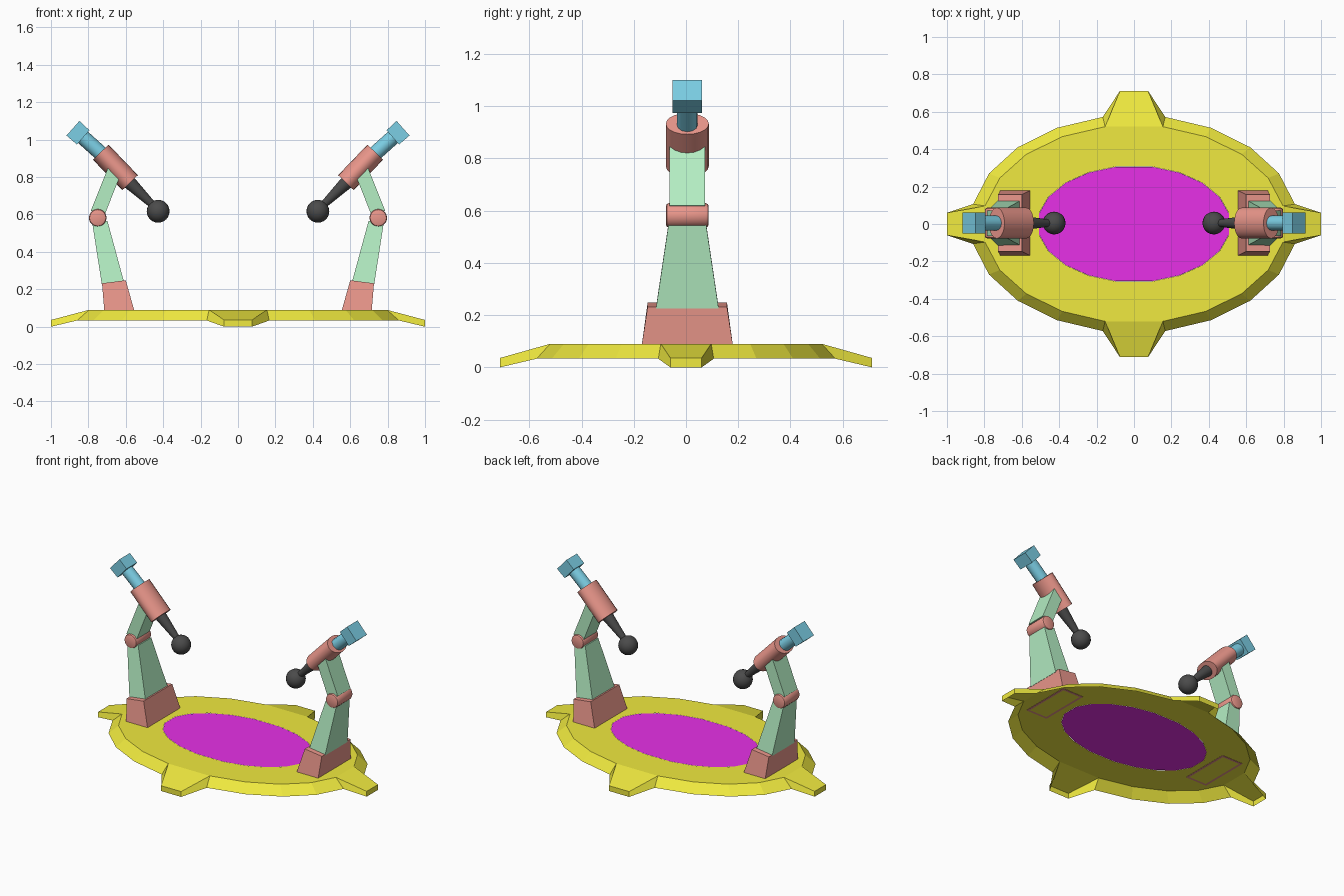
import bpy, bmesh
from math import sin, cos, radians
from mathutils import Vector, Matrix

if "Cube" in bpy.data.objects:
    bpy.data.objects.remove(bpy.data.objects["Cube"])


def mat(name, rgb):
    m = bpy.data.materials.new(name)
    m.diffuse_color = (*rgb, 1)
    m.use_nodes = True
    m.node_tree.nodes["Principled BSDF"].inputs["Base Color"].default_value = m.diffuse_color
    return m


YELLOW = mat("yellow", (0.87, 0.82, 0.05))
MAGENTA = mat("magenta", (0.8, 0.03, 0.8))
RED = mat("red", (0.83, 0.31, 0.26))
GREEN = mat("green", (0.46, 0.86, 0.55))
BLUE = mat("blue", (0.2, 0.62, 0.78))
BLACK = mat("black", (0.07, 0.07, 0.07))
Y0 = 0.005  # the arms sit a touch off the centre line


def finish(bm, name, material, smooth=False, recalc=True):
    if recalc:
        bmesh.ops.recalc_face_normals(bm, faces=bm.faces)
    me = bpy.data.meshes.new(name)
    bm.to_mesh(me)
    bm.free()
    me.materials.append(material)
    ob = bpy.data.objects.new(name, me)
    bpy.context.collection.objects.link(ob)
    if smooth:
        bpy.ops.object.select_all(action='DESELECT')
        bpy.context.view_layer.objects.active = ob
        ob.select_set(True)
        bpy.ops.object.shade_smooth_by_angle(angle=radians(35))
    return ob


def block(name, material, s, low, high, hollow=False):
    """Tapered block; each end is (x1, z1, x2, z2, half depth)."""
    bm = bmesh.new()
    ends = []
    for x1, z1, x2, z2, h in (low, high):
        ends.append([bm.verts.new((s * x, Y0 + y, z)) for x, y, z in
                     ((x1, -h, z1), (x2, -h, z2), (x2, h, z2), (x1, h, z1))])
    a, b = ends
    bottom = bm.faces.new(a)
    bm.faces.new(b)
    for i in range(4):
        j = (i + 1) % 4
        bm.faces.new((a[i], a[j], b[j], b[i]))
    bmesh.ops.recalc_face_normals(bm, faces=bm.faces)
    if hollow:
        bmesh.ops.inset_region(bm, faces=[bottom], thickness=0.022)
        bmesh.ops.delete(bm, geom=[bottom], context='FACES_ONLY')
    return finish(bm, name, material, recalc=not hollow)


def rod(name, material, s, p, q, r1, r2, depth=1.0, sides=20, bevel=0.0):
    """Round rod from p to q (x, y, z), stretched along y by depth."""
    bm = bmesh.new()
    p, q = (Vector((s * v[0], v[1] + Y0, v[2])) for v in (p, q))
    d = q - p
    bmesh.ops.create_cone(bm, cap_ends=True, segments=sides,
                          radius1=r1, radius2=r2, depth=d.length)
    if bevel:
        rims = [e for e in bm.edges if abs(e.verts[0].co.z - e.verts[1].co.z) < 1e-5]
        bmesh.ops.bevel(bm, geom=rims, offset=bevel, segments=2, affect='EDGES', profile=0.5)
    rot = Vector((0, 0, 1)).rotation_difference(d).to_matrix().to_4x4()
    stretch = Matrix.Diagonal((1, depth, 1, 1))
    bm.transform(Matrix.Translation((p + q) / 2) @ stretch @ rot)
    return finish(bm, name, material, smooth=True)


# Base plate: oval ring, sloped rim and four tapered feet
angles = []
for quarter in range(4):
    lo, hi = (10.5, 79) if quarter % 2 == 0 else (11, 79.5)
    angles += [radians(quarter * 90 + lo + (hi - lo) * k / 4) for k in range(5)]
N = len(angles)


def oval(bm, rx, ry, z):
    return [bm.verts.new((rx * cos(a), ry * sin(a), z)) for a in angles]


bm = bmesh.new()
inner = oval(bm, 0.517, 0.312, 0.09)
top = oval(bm, 0.81, 0.53, 0.09)
rim = oval(bm, 0.875, 0.583, 0.033)
for i in range(N):
    j = (i + 1) % N
    bm.faces.new((inner[i], top[i], top[j], inner[j]))
    if i % 5 != 4:
        bm.faces.new((top[i], rim[i], rim[j], top[j]))
        continue
    # foot between two quarters
    mid = top[i].co + top[j].co
    if abs(mid.x) > abs(mid.y):
        tip, side = Vector((1 if mid.x > 0 else -1, 0, 0)), Vector((0, 0.06, 0))
    else:
        tip, side = Vector((0, 0.712 if mid.y > 0 else -0.712, 0)), Vector((0.075, 0, 0))
    if (top[j].co - top[i].co).dot(side) < 0:
        side = -side
    up = Vector((0, 0, 0.036))
    a, b, c, d = (bm.verts.new(v) for v in
                  (tip - side + up, tip + side + up, tip - side, tip + side))
    bm.faces.new((top[i], a, b, top[j]))
    bm.faces.new((a, c, d, b))
    bm.faces.new((top[i], rim[i], c, a))
    bm.faces.new((top[j], b, d, rim[j]))
finish(bm, "base_plate", YELLOW, recalc=False)

# Coloured pad filling the middle of the plate
bm = bmesh.new()
bm.faces.new(oval(bm, 0.516, 0.311, 0.09))
finish(bm, "centre_pad", MAGENTA, recalc=False)

# Two mirrored arms facing each other
for s, tag in ((1, "right"), (-1, "left")):
    block(tag + "_arm_socket", RED, s,
          (0.555, 0.088, 0.715, 0.088, 0.174), (0.60, 0.248, 0.727, 0.232, 0.152), hollow=True)
    block(tag + "_lower_arm", GREEN, s,
          (0.607, 0.23, 0.728, 0.225, 0.12), (0.698, 0.565, 0.78, 0.56, 0.07))
    rod(tag + "_elbow", RED, s, (0.75, -0.082, 0.582), (0.75, 0.082, 0.582),
        0.047, 0.047, bevel=0.012)
    block(tag + "_upper_arm", GREEN, s,
          (0.712, 0.60, 0.787, 0.62, 0.068), (0.625, 0.82, 0.695, 0.85, 0.068))
    rod(tag + "_body", RED, s, (0.577, 0, 0.77), (0.734, 0, 0.933), 0.058, 0.058, depth=1.42)
    rod(tag + "_neck", BLUE, s, (0.715, 0, 0.91), (0.835, 0, 1.018), 0.04, 0.04, sides=12)
    block(tag + "_rear_cap", BLUE, s,
          (0.794, 1.05, 0.861, 0.974, 0.056), (0.848, 1.1, 0.917, 1.022, 0.056))
    rod(tag + "_nozzle", BLACK, s, (0.44, 0, 0.635), (0.60, 0, 0.79), 0.017, 0.039)
    # ball tip
    bm = bmesh.new()
    bmesh.ops.create_uvsphere(bm, u_segments=20, v_segments=12, radius=0.061)
    bm.transform(Matrix.Translation((s * 0.427, Y0, 0.617)))
    finish(bm, tag + "_ball_tip", BLACK, smooth=True)
